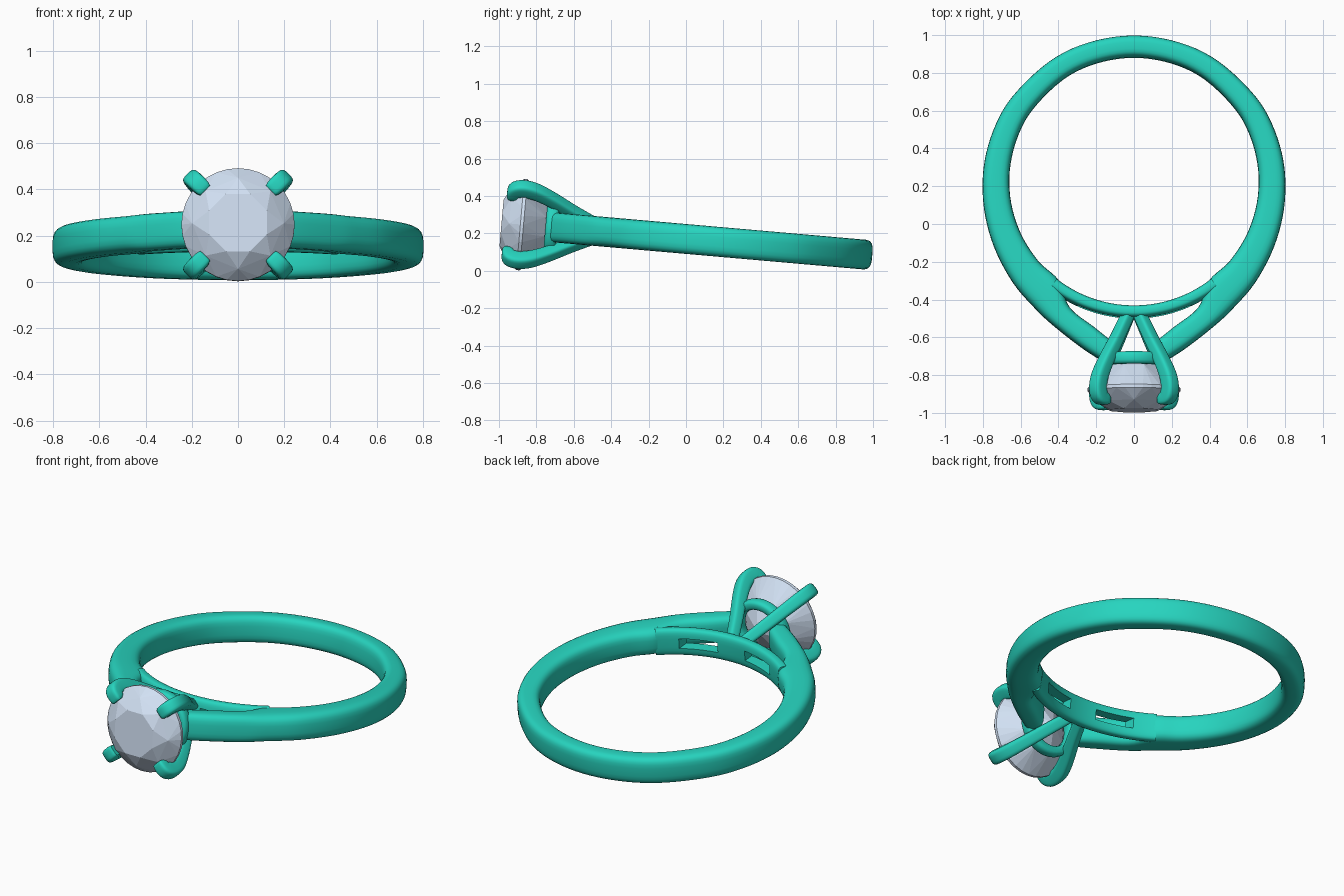
import bpy, bmesh
from math import sin, cos, pi, radians, copysign
from mathutils import Vector, Matrix

if "Cube" in bpy.data.objects:
    bpy.data.objects.remove(bpy.data.objects["Cube"])

CY = 0.225                      # centre of the finger hole
TILT = Matrix.Translation((0, 0, 0.17)) @ Matrix.Rotation(radians(-5), 4, 'X')


def material(name, rgb):
    m = bpy.data.materials.new(name)
    m.diffuse_color = (*rgb, 1)
    m.use_nodes = True
    m.node_tree.nodes["Principled BSDF"].inputs["Base Color"].default_value = m.diffuse_color
    return m


METAL = material("green_metal", (0.02, 0.66, 0.52))
GEM = material("pale_blue_gem", (0.64, 0.75, 0.90))


def finish(name, bm, mat, smooth=True):
    bmesh.ops.recalc_face_normals(bm, faces=bm.faces)
    me = bpy.data.meshes.new(name)
    bm.to_mesh(me)
    bm.free()
    me.materials.append(mat)
    ob = bpy.data.objects.new(name, me)
    bpy.context.collection.objects.link(ob)
    ob.matrix_world = TILT
    bpy.ops.object.select_all(action='DESELECT')
    bpy.context.view_layer.objects.active = ob
    ob.select_set(True)
    if smooth:
        bpy.ops.object.shade_smooth_by_angle(angle=radians(40))
    return ob


def loft(name, sections, closed=False):
    bm = bmesh.new()
    rings = [[bm.verts.new(p) for p in s] for s in sections]
    n = len(rings[0])
    pairs = list(zip(rings, rings[1:])) + ([(rings[-1], rings[0])] if closed else [])
    for a, b in pairs:
        for i in range(n):
            j = (i + 1) % n
            bm.faces.new((a[i], a[j], b[j], b[i]))
    if not closed:
        bm.faces.new(rings[0])
        bm.faces.new(rings[-1])
    return finish(name, bm, METAL)


def section(centre, u, v, power=3.4, n=24):
    """Rounded-rectangle ring of points with half axes u and v."""
    pts = []
    for i in range(n):
        a = 2 * pi * (i + 0.5) / n
        c, s = cos(a), sin(a)
        pts.append(centre + u * copysign(abs(c) ** (2 / power), c)
                   + v * copysign(abs(s) ** (2 / power), s))
    return pts


def spline(pts, steps):
    """Catmull-Rom through a list of vectors."""
    p = [2 * pts[0] - pts[1]] + pts + [2 * pts[-1] - pts[-2]]
    out = []
    for i in range(1, len(p) - 2):
        a, b, c, d = p[i - 1:i + 3]
        for k in range(steps):
            t = k / steps
            out.append(0.5 * (2 * b + (c - a) * t + (2 * a - 5 * b + 4 * c - d) * t * t
                              + (3 * b - a - 3 * c + d) * t ** 3))
    return out + [pts[-1]]


def polar(deg, r):
    a = radians(deg)            # measured from the front (-y)
    return Vector((r * sin(a), CY - r * cos(a), 0))


def band_section(inner, outer):
    return section((inner + outer) / 2, (outer - inner) / 2, Vector((0, 0, 0.08)))


# shank: from one shoulder tip round the back to the other
inner = [Vector((0.11, -0.63, 0)), Vector((0.21, -0.55, 0)), Vector((0.34, -0.445, 0))]
outer = [Vector((0.15, -0.74, 0)), Vector((0.28, -0.655, 0)), Vector((0.42, -0.545, 0))]
for deg, r in ((37, 0.855), (50, 0.836), (65, 0.818), (80, 0.807), (95, 0.80), (110, 0.793),
               (125, 0.786), (145, 0.779), (162, 0.776), (180, 0.775)):
    inner.append(polar(deg, 0.66))
    outer.append(polar(deg, r))
flip = Matrix.Diagonal((-1, 1, 1))
inner += [flip @ p for p in inner[-2::-1]]
outer += [flip @ p for p in outer[-2::-1]]
loft("shank", [band_section(a, b) for a, b in zip(spline(inner, 5), spline(outer, 5))])

# bridge under the setting, with two windows
bridge = loft("bridge", [band_section(polar(d, 0.66), polar(d, 0.725)) for d in range(-38, 39, 2)])
for side in (-1, 1):
    bm = bmesh.new()
    bmesh.ops.create_cube(bm, size=1, matrix=Matrix.Translation((side * 0.195, -0.44, 0))
                          @ Matrix.Diagonal((0.21, 0.3, 0.06, 1)))
    cutter = finish("window_cutter", bm, METAL, False)
    cutter.hide_render = True
    mod = bridge.modifiers.new("window", 'BOOLEAN')
    mod.operation, mod.solver, mod.object = 'DIFFERENCE', 'EXACT', cutter
    bpy.context.view_layer.objects.active = bridge
    bpy.ops.object.modifier_apply(modifier=mod.name)
    bpy.data.objects.remove(cutter)

# four prongs: (offset along x and z, y, radial half size, tangential half size)
PRONG = [(0.028, -0.475, 0.030, 0.032), (0.088, -0.61, 0.032, 0.034), (0.145, -0.73, 0.036, 0.036),
         (0.18, -0.82, 0.040, 0.038), (0.19, -0.885, 0.042, 0.038), (0.181, -0.93, 0.040, 0.038),
         (0.155, -0.945, 0.030, 0.036), (0.143, -0.945, 0.022, 0.030)]
path = spline([Vector(p) for p in PRONG], 4)
for sx, sz, label in ((1, 1, "right_upper"), (-1, 1, "left_upper"),
                      (1, -1, "right_lower"), (-1, -1, "left_lower")):
    radial = Vector((sx, 0, sz)).normalized()
    across = Vector((sx, 0, -sz)).normalized()
    place = lambda p: Vector((sx * p[0], p[1], sz * p[0]))
    rings = []
    for i, p in enumerate(path):
        d = (place(path[min(i + 1, len(path) - 1)]) - place(path[max(i - 1, 0)])).normalized()
        nrm = across.cross(d).normalized()
        rings.append(section(place(p), nrm * p[2], across * p[3], 4, 20))
    loft(label + "_prong", rings)

# seat ring behind the stone
rings = []
for i in range(48):
    a = 2 * pi * i / 48
    d = Vector((cos(a), 0, sin(a)))
    rings.append(section(d * 0.15 + Vector((0, -0.722, 0)), d * 0.028, Vector((0, 0.033, 0)), 3, 12))
loft("seat_ring", rings, closed=True)

# faceted round stone: (radius, y, sides, turn)
bm = bmesh.new()
for r, y, n, turn in ((0.135, -0.99, 8, 0.5), (0.198, -0.949, 8, 0), (0.245, -0.889, 32, 0),
                      (0.245, -0.872, 32, 0), (0.137, -0.757, 8, 0.5), (0.0, -0.68, 1, 0)):
    for i in range(n):
        a = 2 * pi * (i + turn) / n
        bm.verts.new((r * cos(a), y, r * sin(a)))
bmesh.ops.convex_hull(bm, input=bm.verts)
bmesh.ops.dissolve_limit(bm, angle_limit=radians(1), verts=bm.verts, edges=bm.edges)
finish("stone", bm, GEM, False)
